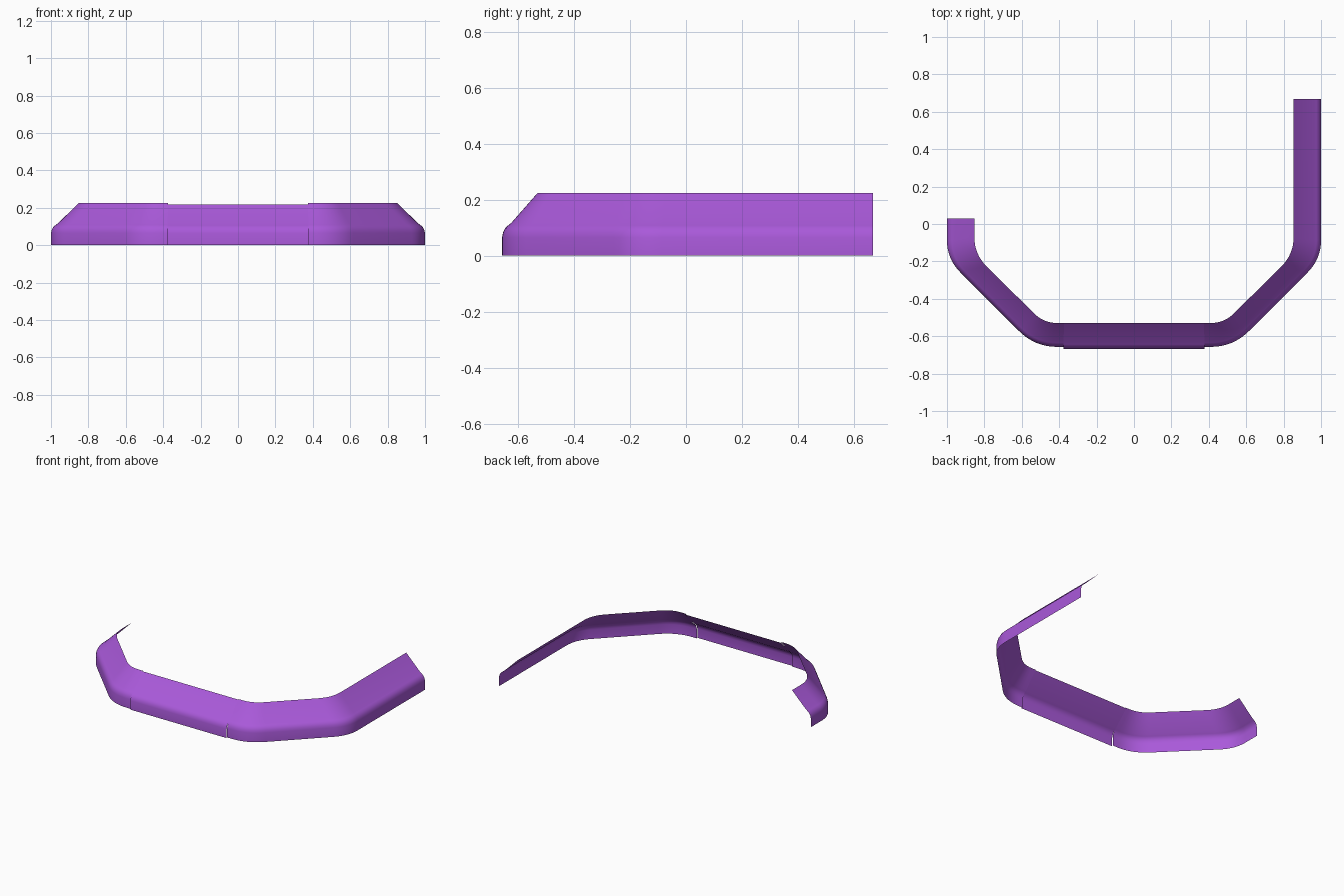
import bpy, bmesh
from mathutils import Vector
import math

if "Cube" in bpy.data.objects:
    bpy.data.objects.remove(bpy.data.objects["Cube"])

purple = bpy.data.materials.new("purple")
purple.diffuse_color = (0.40, 0.10, 0.70, 1)
purple.use_nodes = True
purple.node_tree.nodes["Principled BSDF"].inputs["Base Color"].default_value = purple.diffuse_color

# Cross-section: fraction of the way inward, height
PROFILE = [(0, 0), (0, 0.065), (0.03, 0.083), (0.09, 0.098),
           (0.17, 0.108), (0.26, 0.117), (1, 0.224)]


def rounded(points, tangents, steps=8):
    """Polyline with every inner corner replaced by a smooth bend."""
    pts = [Vector(p) for p in points]
    out = [pts[0]]
    for i in range(1, len(pts) - 1):
        c, t = pts[i], tangents[i - 1]
        a = c + (pts[i - 1] - c).normalized() * t
        b = c + (pts[i + 1] - c).normalized() * t
        for k in range(steps + 1):
            u = k / steps
            out.append(a * (1 - u) ** 2 + c * 2 * u * (1 - u) + b * u * u)
    return out + [pts[-1]]


def sheet(name, outer, inner, profile):
    """Open sheet lofted between an outer foot line and an inner top line."""
    bm = bmesh.new()
    rows = []
    for o, n in zip(outer, inner):
        rows.append([bm.verts.new((*o.lerp(n, f), z)) for f, z in profile])
    for r, s in zip(rows, rows[1:]):
        for j in range(len(profile) - 1):
            bm.faces.new((r[j], s[j], s[j + 1], r[j + 1]))
    bm.normal_update()
    # Make the wall face outward
    if sum(f.normal.z * f.calc_area() for f in bm.faces) < 0:
        bmesh.ops.reverse_faces(bm, faces=bm.faces[:])
    me = bpy.data.meshes.new(name)
    bm.to_mesh(me)
    bm.free()
    ob = bpy.data.objects.new(name, me)
    bpy.context.collection.objects.link(ob)
    me.materials.append(purple)
    bpy.ops.object.select_all(action='DESELECT')
    ob.select_set(True)
    bpy.context.view_layer.objects.active = ob
    bpy.ops.object.shade_smooth_by_angle(angle=math.radians(30))
    return ob


# Side strips: front corner, diagonal, side corner, side run (left one is short)
for name, s, end in (("right_strip", 1, 0.667), ("left_strip", -1, 0.03)):
    outer = rounded([(s * 0.375, -0.657), (s * 0.53, -0.657), (s, -0.187), (s, end)],
                    [0.12, 0.10])
    inner = rounded([(s * 0.375, -0.53), (s * 0.482, -0.53), (s * 0.853, -0.162), (s * 0.853, end)],
                    [0.075, 0.09])
    sheet(name, outer, inner, PROFILE)

# Front panel, standing slightly proud of the strips
ends = (-0.378, 0.378)
sheet("front_panel", [Vector((x, -0.667)) for x in ends],
      [Vector((x, -0.528)) for x in ends],
      [(f, z * 0.975) for f, z in PROFILE])
